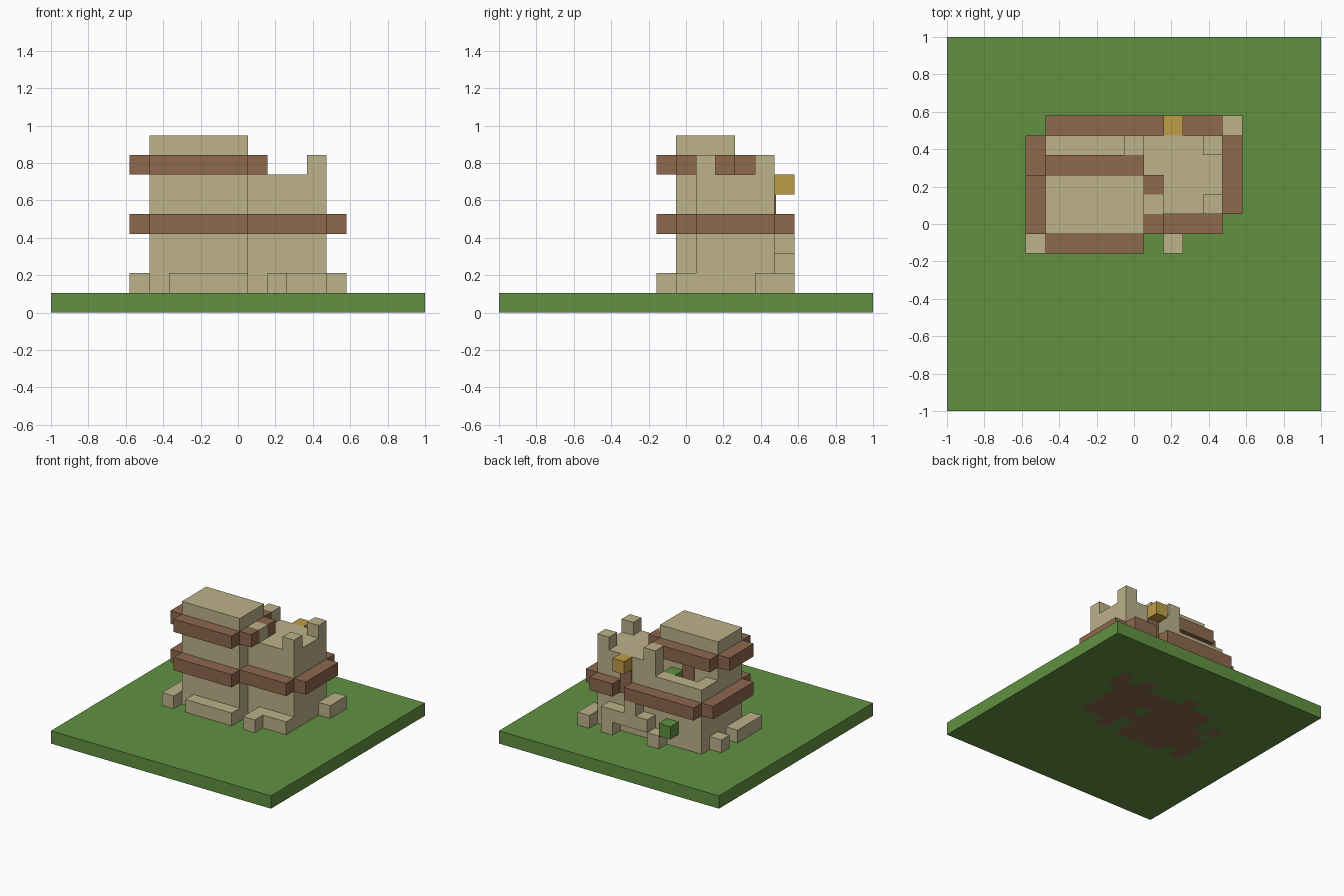
import bpy, bmesh

cube = bpy.data.objects.get("Cube")
if cube:
    bpy.data.objects.remove(cube, do_unlink=True)

N = 19          # blocks along one side of the ground
U = 2 / N       # block size


def linear(c):
    c /= 255
    return c / 12.92 if c <= 0.04045 else ((c + 0.055) / 1.055) ** 2.4


def material(name, *rgb):
    m = bpy.data.materials.new(name)
    m.use_nodes = True
    col = [linear(c) for c in rgb] + [1]
    m.diffuse_color = col
    bsdf = m.node_tree.nodes["Principled BSDF"]
    bsdf.inputs["Base Color"].default_value = col
    bsdf.inputs["Roughness"].default_value = 0.9
    return m


stone = material("sandstone", 189, 178, 139)
wood = material("brown_wood", 141, 104, 78)
grass = material("grass_green", 98, 145, 66)
gold = material("lantern_gold", 191, 157, 70)


def finish(bm, name, *mats):
    mesh = bpy.data.meshes.new(name)
    bm.to_mesh(mesh)
    bm.free()
    for m in mats:
        mesh.materials.append(m)
    ob = bpy.data.objects.new(name, mesh)
    bpy.context.collection.objects.link(ob)
    return ob


def blocks(name, mat, *boxes):
    """Boxes given as block ranges (x0, x1, y0, y1, z0, z1)."""
    bm = bmesh.new()
    for x0, x1, y0, y1, z0, z1 in boxes:
        for v in bmesh.ops.create_cube(bm, size=1)["verts"]:
            v.co.x = (x1 if v.co.x > 0 else x0) * U - 1
            v.co.y = (y1 if v.co.y > 0 else y0) * U - 1
            v.co.z = (z1 if v.co.z > 0 else z0) * U
    return finish(bm, name, mat)


# Building masses
tower = (5, 10, 9, 12)
hall = (10, 14, 10, 14)
annex = (5, 10, 12, 14)
blocks("tower", stone, (*tower, 1, 9))
blocks("hall", stone, (*hall, 1, 7))
blocks("annex", stone, (*annex, 1, 5))
blocks("annex_parapet", stone, (5, 10, 13, 14, 5, 6), (5, 6, 12, 13, 5, 6))
blocks("battlements", stone, (13, 14, 10, 11, 7, 8), (13, 14, 13, 14, 7, 8),
       (9, 10, 13, 14, 5, 8), (10, 11, 10, 11, 7, 8))

# Wooden bands around the walls
blocks("lower_band", wood, (5, 10, 8, 9, 4, 5), (10, 14, 9, 10, 4, 5),
       (14, 15, 10, 14, 4, 5), (12, 14, 14, 15, 4, 5),
       (5, 11, 14, 15, 4, 5), (4, 5, 9, 14, 4, 5))
blocks("upper_band", wood, (5, 10, 8, 9, 7, 8), (4, 5, 9, 12, 7, 8),
       (5, 10, 12, 13, 7, 8), (10, 11, 9, 10, 7, 8), (10, 11, 11, 12, 7, 8))

# Thin door plates
blocks("tower_door", wood, (7, 8, 12, 12.08, 5, 7))
blocks("hall_shutter", wood, (11, 12, 14, 14.08, 4, 6))

# Loose foundation stones
feet = [(4, 5, 8, 11), (4, 5, 12, 13), (6, 10, 8, 9), (11, 12, 8, 9),
        (11, 14, 9, 10), (14, 15, 13, 15), (12, 13, 14, 15), (8, 9, 14, 15)]
blocks("foundation", stone, *[(*f, 1, 2) for f in feet])
blocks("back_buttress", stone, (9, 13, 14, 15, 2, 3), (10, 11, 14, 15, 3, 4))

# Lantern and plants
blocks("lantern", gold, (11, 12, 14, 15, 6, 7))
blocks("plants", grass, (7, 8, 14, 15, 2, 3), (8, 9, 12, 13, 5, 6))

# Ground slab, with bare earth below the footprint
soil = [tower, hall, (6, 10, 12, 14)] + feet
bm = bmesh.new()
bmesh.ops.create_grid(bm, x_segments=N, y_segments=N, size=1)
bmesh.ops.reverse_faces(bm, faces=bm.faces)
for f in bm.faces:
    c = f.calc_center_median()
    x, y = (c.x + 1) / U, (c.y + 1) / U
    inside = any(a < x < b and p < y < q for a, b, p, q in soil)
    hole = 10 < x < 11 and 11 < y < 12
    f.material_index = int(inside and not hole)
rim = [e for e in bm.edges if e.is_boundary]
side = bmesh.ops.extrude_edge_only(bm, edges=rim)["geom"]
for v in side:
    if isinstance(v, bmesh.types.BMVert):
        v.co.z = U
top = [e for e in side if isinstance(e, bmesh.types.BMEdge) and e.is_boundary]
bmesh.ops.contextual_create(bm, geom=top)
for f in bm.faces:
    if f.calc_center_median().z > 0.01:
        f.material_index = 0
bmesh.ops.recalc_face_normals(bm, faces=bm.faces)
finish(bm, "ground", grass, wood)
